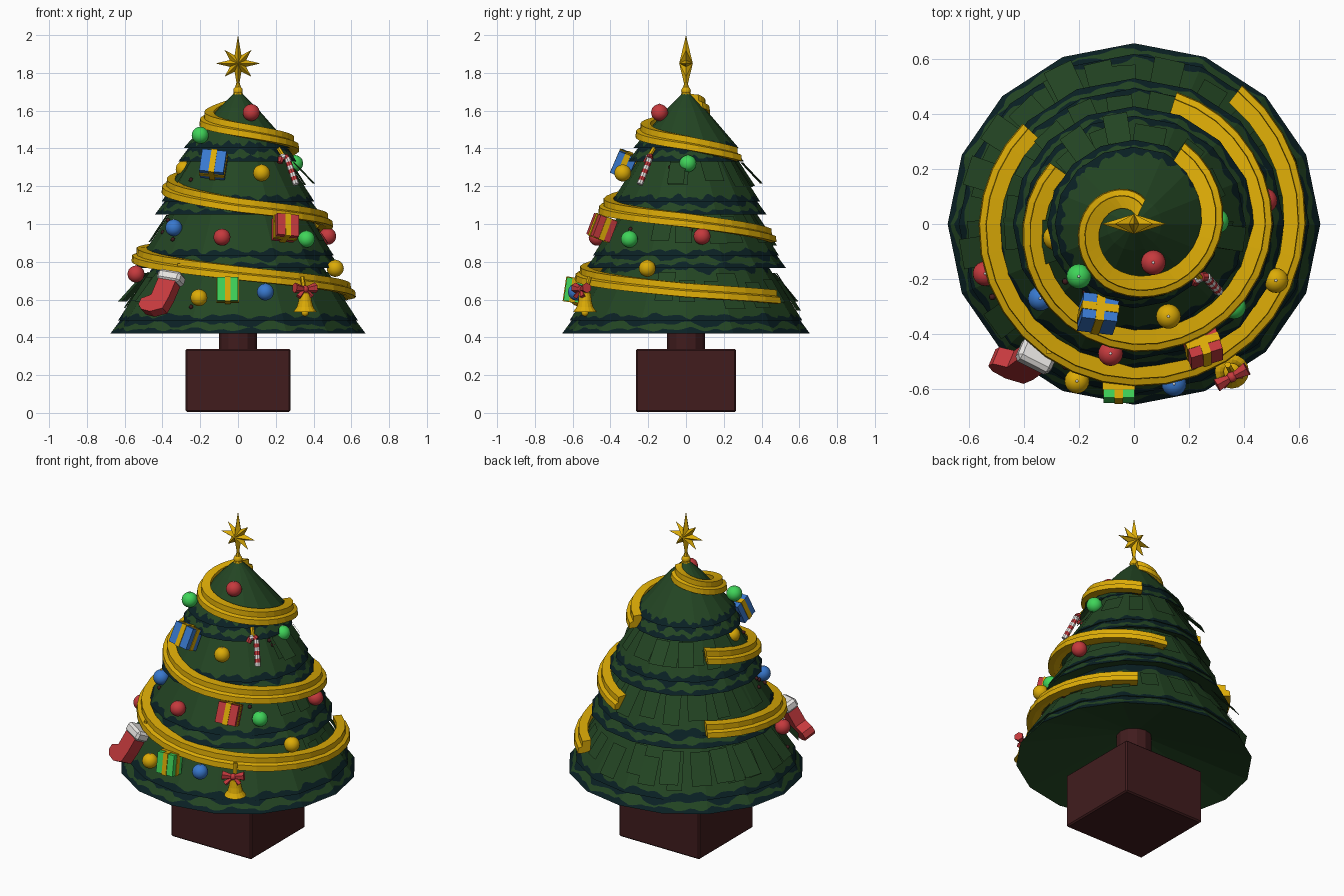
import bpy, bmesh, math, random
from mathutils import Vector, Matrix

if "Cube" in bpy.data.objects:
    bpy.data.objects.remove(bpy.data.objects["Cube"])

random.seed(4)


def mat(name, r, g, b):
    m = bpy.data.materials.new(name)
    m.diffuse_color = (r, g, b, 1)
    m.use_nodes = True
    m.node_tree.nodes["Principled BSDF"].inputs["Base Color"].default_value = m.diffuse_color
    return m


PINE = mat("pine green", .017, .06, .017)
TEAL = mat("dark teal", .003, .015, .018)
BROWN = mat("dark maroon", .052, .0115, .0125)
GOLD = mat("gold", .72, .41, .002)
RED = mat("red", .56, .042, .047)
GREEN = mat("bright green", .05, .66, .1)
BLUE = mat("blue", .04, .19, .62)
WHITE = mat("white", .82, .8, .78)


def make(name, verts, faces, mats, idx=None, fix=True):
    me = bpy.data.meshes.new(name)
    me.from_pydata([tuple(v) for v in verts], [], faces)
    for m in mats:
        me.materials.append(m)
    if idx:
        me.polygons.foreach_set("material_index", idx)
    if fix:
        bm = bmesh.new()
        bm.from_mesh(me)
        bmesh.ops.recalc_face_normals(bm, faces=bm.faces)
        bm.to_mesh(me)
        bm.free()
    ob = bpy.data.objects.new(name, me)
    bpy.context.collection.objects.link(ob)
    return ob


def prim(name, m, build, smooth=False):
    me = bpy.data.meshes.new(name)
    bm = bmesh.new()
    build(bm)
    for f in bm.faces:
        f.smooth = smooth
    bm.to_mesh(me)
    bm.free()
    me.materials.append(m)
    ob = bpy.data.objects.new(name, me)
    bpy.context.collection.objects.link(ob)
    return ob


def box(name, m, c, size, rot=Matrix(), bevel=0):
    def build(bm):
        bmesh.ops.create_cube(bm, size=1, matrix=Matrix.Translation(c) @ rot @ Matrix.Diagonal((*size, 1)))
        if bevel:
            bmesh.ops.bevel(bm, geom=bm.edges[:], offset=bevel, segments=1, affect='EDGES')
    return prim(name, m, build)


def ball(name, m, c, r, sub=3):
    return prim(name, m, lambda bm: bmesh.ops.create_icosphere(
        bm, subdivisions=sub, radius=r, matrix=Matrix.Translation(c)), True)


def rod(name, m, a, b, r1, r2, n=12):
    a, b = Vector(a), Vector(b)
    q = (b - a).to_track_quat('Z', 'Y').to_matrix().to_4x4()
    return prim(name, m, lambda bm: bmesh.ops.create_cone(
        bm, cap_ends=True, segments=n, radius1=r1, radius2=r2, depth=(b - a).length,
        matrix=Matrix.Translation((a + b) / 2) @ q))


# pot and trunk
box("pot", BROWN, (0, 0, .172), (.555, .53, .335), bevel=.008)
rod("trunk", BROWN, (0, 0, .33), (0, 0, .7), .1, .1)


# foliage shells: 16-sided skirts with a jagged dark fringe
def ring(u, r, z):
    k = int(u)
    p, q = [Vector((math.cos(j * math.pi / 8), math.sin(j * math.pi / 8), 0)) for j in (k, k + 1)]
    v = p.lerp(q, u - k) * r
    return Vector((v.x, v.y * .97, z))


def shell(name, r0, z0, r1, z1, upper, tip=None):
    n = 160
    ph = [random.uniform(0, 6.3) for _ in range(4)]
    rows = [[] for _ in range(5 if tip else 4)]
    for i in range(n):
        u, a = i / 10, i / n * math.tau
        w = math.sin(13 * a + ph[0]) + math.sin(29 * a + ph[1]) + random.uniform(-.6, .6)
        w2 = math.sin(11 * a + ph[2]) + math.sin(19 * a + ph[3]) + random.uniform(-.5, .5)
        h1 = .026 + .008 * w if upper else .022 + .006 * w
        h2 = z1 - z0 - .065 + .012 * w2 if upper else max(h1, .05 + .01 * w2)
        if tip:
            h2 = z1 - z0 - .005
        for row, h in zip(rows, (0, max(h1, .004), h2, z1 - z0)):
            row.append(ring(u, r0 + (r1 - r0) * h / (z1 - z0), z0 + h))
        if tip:
            rows[4].append(ring(u, .012, tip))
    verts = [v for row in rows for v in row]
    faces, idx = [], []
    for j in range(len(rows) - 1):
        for i in range(n):
            k = (i + 1) % n
            faces.append((j * n + i, j * n + k, j * n + n + k, j * n + n + i))
            idx.append((1, 0, 1, 0)[j] if not tip else int(j == 0))
    # green underside
    b = len(verts)
    verts += [ring(i / 10, .09, z0 + .16) for i in range(n)]
    for i in range(n):
        k = (i + 1) % n
        faces.append((i, b + i, b + k, k))
        idx.append(0)
    make(name, verts, faces, [PINE, TEAL], idx, False)


TIERS = [(.676, .42, .636, .488), (.545, .768, .508, .832), (.44, 1.05, .405, 1.118), (.315, 1.332, .288, 1.402)]
for t, (ra, za, rb, zb) in enumerate(TIERS):
    shell(f"lower_skirt_{t}", ra, za, ra - .15, za + .2, False)
    if t < 3:
        shell(f"upper_skirt_{t}", rb, zb, rb - .215, zb + .33, True)
    else:
        shell("treetop", rb, zb, .1, 1.615, True, 1.70)

# flat branch cards: most lie on the skirts, some stick out at the back and left
verts, faces = [], []


def card(a, r0, z0, r1, z1, w):
    out = Vector((math.cos(a), math.sin(a), 0))
    side = Vector((-out.y, out.x, 0)) * w
    lo, hi = out * r0 + Vector((0, 0, z0)), out * r1 + Vector((0, 0, z1))
    b = len(verts)
    verts.extend([lo - side, lo + side, hi + side * .95, hi - side * .95])
    faces.append((b, b + 1, b + 2, b + 3))


for t, (ra, za, rb, zb) in enumerate(TIERS[:3]):
    n = 24 - 5 * t
    for i in range(n):
        a = (i + random.uniform(-.3, .3)) / n * math.tau
        if math.sin(a) > -.4:
            h0, h1 = random.uniform(.05, .11), random.uniform(.2, .26)
            card(a, rb - .65 * h0 + .01, zb + h0, rb - .65 * h1 + .008, zb + h1, random.uniform(.038, .06))
for a in (116, 146, 162, 190, 216):
    card(math.radians(a), .635, .59, .5, .74, .055)
for a in (100, 125, 352):
    card(math.radians(a), .405, 1.215, .3, 1.325, .045)
make("branch_cards", verts, faces, [PINE], None, False)


# gold garlands: grooved band swept through (angle, radius, height) keys
def garland(name, keys):
    sec = [(.044, -.036), (.04, -.004), (.018, .004), (.016, .036), (-.036, .038), (-.03, -.03), (.01, -.038)]
    pts = []
    for (a0, r0, z0), (a1, r1, z1) in zip(keys, keys[1:]):
        m = max(2, round(abs(a1 - a0) / 11))
        pts += [(a0 + (a1 - a0) * i / m, r0 + (r1 - r0) * i / m, z0 + (z1 - z0) * i / m) for i in range(m)]
    pts.append(keys[-1])
    s = len(sec)
    vs = [(max(r + dr, .01) * math.cos(math.radians(a)), max(r + dr, .01) * math.sin(math.radians(a)), z + dz)
          for a, r, z in pts for dr, dz in sec]
    fs = [(i * s + j, i * s + (j + 1) % s, i * s + s + (j + 1) % s, i * s + s + j)
          for i in range(len(pts) - 1) for j in range(s)]
    fs += [tuple(range(s)), tuple(range(len(vs) - s, len(vs)))]
    make(name, vs, fs, [GOLD])


garland("garland_low", [(52, .595, .615), (0, .58, .65), (-90, .545, .74), (-180, .52, .84), (-222, .5, .87)])
garland("garland_mid", [(72, .46, .94), (0, .46, 1.02), (-90, .42, 1.10), (-180, .36, 1.21), (-216, .335, 1.25)])
garland("garland_top", [(58, .305, 1.37), (0, .28, 1.43), (-75, .23, 1.49), (-115, .21, 1.52),
                        (-180, .155, 1.57), (-235, .105, 1.615), (-295, .055, 1.65)])

# eight-pointed star on a small socket
vs = [(0, -.036, 1.85), (0, .036, 1.85)]
for i in range(16):
    r = .047 if i % 2 else (.15 if i % 8 == 0 else .118 if i % 4 == 0 else .1)
    a = i * math.pi / 8
    vs.append((r * math.sin(a), 0, 1.85 + r * math.cos(a)))
fs = [(c, 2 + i, 2 + (i + 1) % 16) for c in (0, 1) for i in range(16)]
make("star", vs, fs, [GOLD])
rod("star_socket", GOLD, (0, 0, 1.675), (0, 0, 1.75), .03, .008, 8)
ball("star_knob", GOLD, (0, 0, 1.705), .026, 2)

# baubles
BAUBLES = [(RED, .07, -.14, 1.59), (GREEN, -.2, -.19, 1.47), (GOLD, -.285, -.05, 1.29), (GOLD, .125, -.335, 1.27),
           (GREEN, .3, .01, 1.32), (BLUE, -.34, -.27, .98), (RED, -.085, -.47, .93), (GREEN, .362, -.3, .92),
           (RED, .475, .085, .935), (RED, -.54, -.18, .735), (GOLD, .515, -.205, .765), (GOLD, -.207, -.57, .61),
           (BLUE, .145, -.58, .64)]
for i, (m, x, y, z) in enumerate(BAUBLES):
    ball(f"bauble_{i}", m, (x, y, z), .045)
    ball(f"bauble_cap_{i}", WHITE, (x, y, z + .042), .006, 1)


# gifts with crossing ribbons
def gift(name, m, c, size, rx, ry, rz):
    R = (Matrix.Rotation(rz, 4, 'Z') @ Matrix.Rotation(ry, 4, 'Y') @ Matrix.Rotation(rx, 4, 'X'))
    x, y, z = size
    box(name, m, c, size, R)
    box(name + "_ribbon_a", GOLD, c, (.03, y + .008, z + .008), R)
    box(name + "_ribbon_b", GOLD, c, (x + .006, .03, z + .006), R)


gift("blue_gift", BLUE, (-.13, -.325, 1.315), (.13, .1, .125), -.42, .1, -.12)
gift("red_gift", RED, (.25, -.445, .98), (.12, .1, .12), -.35, .1, .3)
gift("green_gift", GREEN, (-.055, -.595, .65), (.112, .09, .125), -.15, 0, 0)

# bell with bow
bell = [(.012, .645), (.03, .635), (.036, .59), (.044, .56), (.062, .535), (.05, .535)]
vs = [(.355 + r * math.cos(a), -.535 + r * math.sin(a), z) for r, z in bell
      for a in [k * math.tau / 16 for k in range(16)]]
fs = [(j * 16 + i, j * 16 + (i + 1) % 16, j * 16 + 16 + (i + 1) % 16, j * 16 + 16 + i)
      for j in range(5) for i in range(16)] + [tuple(range(16)), tuple(range(80, 96))]
make("bell", vs, fs, [GOLD])
ball("bell_clapper", GOLD, (.355, -.535, .53), .02, 2)
ball("bow_knot", RED, (.355, -.555, .655), .02, 2)
rod("bell_loop", GOLD, (.35, -.53, .65), (.34, -.51, .72), .012, .012, 6)
for s in (-1, 1):
    rod("bow_loop", RED, (.355, -.555, .655), (.355 + s * .055, -.555 + s * .03, .662), .012, .028, 6)
    rod("bow_tail", RED, (.355, -.555, .655), (.355 + s * .035, -.565 + s * .02, .615), .008, .016, 4)

# stocking: extruded outline with white cuff, leaning along the skirt
out = [(-.045, .08), (.06, .08), (.05, -.04), (.035, -.11), (-.03, -.14), (-.085, -.135), (-.11, -.11),
       (-.105, -.075), (-.055, -.045)]
R = Matrix.Rotation(-.4, 4, 'Z') @ Matrix.Rotation(-.42, 4, 'X') @ Matrix.Rotation(.16, 4, 'Y')
T = Matrix.Translation((-.385, -.5, .645)) @ R
n = len(out)
vs = [T @ Vector((x, y, z)) for y in (-.036, .036) for x, z in out]
fs = [tuple(range(n)), tuple(range(n, 2 * n))] + [(i, (i + 1) % n, n + (i + 1) % n, n + i) for i in range(n)]
make("stocking", vs, fs, [RED])
box("stocking_cuff", WHITE, T @ Vector((.008, 0, .078)), (.135, .09, .06), R, .014)
box("stocking_loop", GOLD, (-.31, -.46, .765), (.02, .02, .05))

# striped candy cane with gold tie
A, B = Vector((.308, -.245, 1.21)), Vector((.268, -.2, 1.325))
path = [A.lerp(B, i / 6) for i in range(7)]
path += [Vector(p) for p in ((.262, -.192, 1.347), (.245, -.192, 1.36), (.228, -.2, 1.35), (.22, -.212, 1.325))]
for i, (p, q) in enumerate(zip(path, path[1:])):
    rod(f"candy_cane_{i}", RED if i % 2 else WHITE, p, q, .017, .017, 8)
rod("candy_tie", GOLD, (.24, -.195, 1.36), (.215, -.17, 1.4), .012, .012, 6)

# small dark berries scattered over the front
for i in range(22):
    ra, za, rb, zb = random.choice(TIERS[:3])
    h, a = random.uniform(.06, .22), random.uniform(math.pi, 2.1 * math.pi)
    r = (rb - .65 * h)
    ball(f"berry_{i}", BROWN, (r * math.cos(a), r * .97 * math.sin(a), zb + h), .013, 1)
